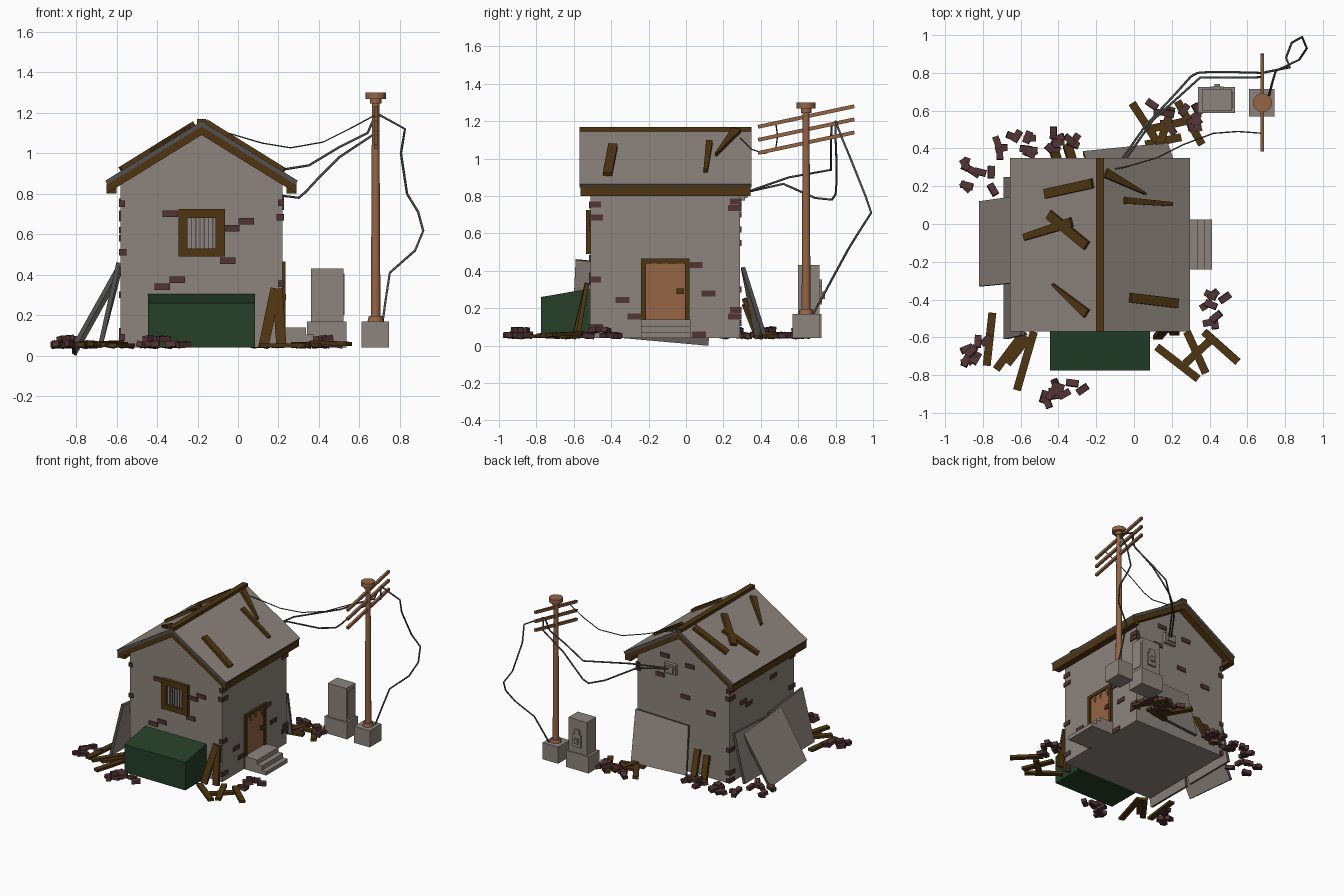
import bpy, bmesh, math, random
from mathutils import Vector, Matrix, Euler

if "Cube" in bpy.data.objects:
    bpy.data.objects.remove(bpy.data.objects["Cube"])

random.seed(4)


def material(name, rgb):
    m = bpy.data.materials.new(name)
    m.diffuse_color = (*rgb, 1)
    m.use_nodes = True
    m.node_tree.nodes["Principled BSDF"].inputs["Base Color"].default_value = m.diffuse_color
    return m


GREY = material("concrete grey", (0.27, 0.232, 0.205))
DARK = material("dark grey", (0.085, 0.083, 0.083))
BROWN = material("dark wood", (0.078, 0.036, 0.006))
COPPER = material("light wood", (0.30, 0.13, 0.06))
BRICK = material("brick maroon", (0.085, 0.034, 0.036))
GREEN = material("dark green", (0.018, 0.05, 0.022))


def finish(bm, name, *mats):
    bmesh.ops.recalc_face_normals(bm, faces=bm.faces)
    me = bpy.data.meshes.new(name)
    bm.to_mesh(me)
    bm.free()
    for m in mats:
        me.materials.append(m)
    ob = bpy.data.objects.new(name, me)
    bpy.context.collection.objects.link(ob)
    return ob


def cube(bm, fn):
    """Add a unit cube whose corners are moved by fn."""
    vs = bmesh.ops.create_cube(bm, size=1)["verts"]
    for v in vs:
        v.co = fn(v.co.copy())
    return list({f for v in vs for f in v.link_faces})


def boxes(name, mat, *spans):
    """Spans are (x0, x1, y0, y1, z0, z1)."""
    bm = bmesh.new()
    for s in spans:
        lo, hi = Vector(s[0::2]), Vector(s[1::2])
        cube(bm, lambda c: Vector([lo[i] + (c[i] + .5) * (hi[i] - lo[i]) for i in range(3)]))
    return finish(bm, name, mat)


def beams(name, mat, w, h, up, *ends):
    """Each beam is (start, end, optional end width factor)."""
    bm = bmesh.new()
    for a, b, *taper in ends:
        a, b = Vector(a), Vector(b)
        side = (b - a).cross(Vector(up)).normalized()
        n = side.cross(b - a).normalized()
        k = taper[0] if taper else 1
        cube(bm, lambda c: a.lerp(b, c.x + .5) + side * c.y * w * (k if c.x > 0 else 1) + n * c.z * h)
    return finish(bm, name, mat)


def sheet(name, p, t=.022):
    """Board through four corners, with dark edges."""
    p = [Vector(q) for q in p]
    n = (p[1] - p[0]).cross(p[3] - p[0]).normalized()
    bm = bmesh.new()
    faces = cube(bm, lambda c: p[0].lerp(p[1], c.x + .5).lerp(p[3].lerp(p[2], c.x + .5), c.y + .5) + n * t * c.z)
    for f in sorted(faces, key=lambda f: f.calc_area())[:4]:
        f.material_index = 1
    return finish(bm, name, GREY, DARK)


def prism(name, mat, profile, y0, y1):
    """Extrude an x-z profile along y."""
    bm = bmesh.new()
    f = bm.faces.new([bm.verts.new((x, y0, z)) for x, z in profile])
    r = bmesh.ops.extrude_face_region(bm, geom=[f])
    bmesh.ops.translate(bm, verts=[v for v in r["geom"] if isinstance(v, bmesh.types.BMVert)], vec=(0, y1 - y0, 0))
    return finish(bm, name, mat)


def wire(name, r, pts):
    cu = bpy.data.curves.new(name, "CURVE")
    cu.dimensions = "3D"
    cu.bevel_depth, cu.bevel_resolution = r, 1
    sp = cu.splines.new("POLY")
    sp.points.add(len(pts) - 1)
    for q, c in zip(sp.points, pts):
        q.co = (*c, 1)
    tmp = bpy.data.objects.new(name, cu)
    bpy.context.collection.objects.link(tmp)
    me = bpy.data.meshes.new_from_object(tmp.evaluated_get(bpy.context.evaluated_depsgraph_get()))
    bpy.data.objects.remove(tmp)
    me.materials.clear()
    me.materials.append(DARK)
    bpy.context.collection.objects.link(bpy.data.objects.new(name, me))


# House body with gables
C = -.18
prism("house_walls", GREY, [(-.58, .04), (.22, .04), (.22, .86), (C, 1.12), (-.58, .86)], -.51, .29)

# Roof slabs, gable boards, eave boards, ridge
for s, side in ((-1, "left"), (1, "right")):
    e = C + s * .47
    sheet("roof_slab_" + side, [(C, -.57, 1.146), (C, .35, 1.146), (e, .35, .855), (e, -.57, .855)])
    for y0, y1, end in ((-.565, -.505, "front"), (.285, .345, "back")):
        prism(f"gable_board_{end}_{side}", BROWN, [(C, 1.09), (e, .80), (e, .85), (C, 1.14)], y0, y1)
    boxes("eave_board_" + side, BROWN, (min(e, e - s * .05), max(e, e - s * .05), -.55, .34, .80, .85))
boxes("ridge_beam", BROWN, (C - .022, C + .022, -.57, .35, 1.13, 1.17))


# Broken planks lying on the roof
def on_roof(x, y):
    return (x, y, 1.17 - .62 * abs(x - C))


for s, group in ((-1, [((-.22, .215), (-.47, .16), 1), ((-.33, .01), (-.58, -.07), .7), ((-.45, .05), (-.25, -.115), 1),
                       ((-.25, -.475), (-.43, -.32), .25)]),
                 (1, [((-.15, .27), (.06, .16), .2), ((.2, .105), (-.05, .125), 1.6), ((-.02, -.39), (.23, -.42), 1)])):
    for i, (a, b, k) in enumerate(group):
        w = .022 if k > 1 else .05
        beams(f"roof_plank_{s}_{i}", BROWN, w, .025, (s * .53, 0, .85), (on_roof(*a), on_roof(*b), k))

# Barred window
boxes("window_frame", BROWN, (-.295, -.25, -.535, -.5, .49, .725), (-.11, -.065, -.535, -.5, .49, .725),
      (-.25, -.11, -.535, -.5, .68, .725), (-.25, -.11, -.535, -.5, .49, .53))
boxes("window_pane", GREY, (-.25, -.11, -.515, -.505, .53, .68))
boxes("window_bars", DARK, *[(-.233 + i * .021, -.227 + i * .021, -.522, -.514, .53, .68) for i in range(6)])

# Door, frame and steps
boxes("door_frame", BROWN, (.2, .235, -.24, -.215, .04, .465), (.2, .235, -.005, .02, .04, .465), (.2, .235, -.215, -.005, .44, .465))
boxes("door_panel", COPPER, (.2, .224, -.215, -.005, .1, .44))
beams("door_splinters", COPPER, .03, .008, (1, 0, 0), *[((.227, y, .44), (.227, y + .005, z), .1)
      for y, z in ((-.17, .39), (-.11, .40), (-.03, .385))])
boxes("door_handle", BROWN, (.22, .237, -.05, -.01, .275, .305))
boxes("door_steps", GREY, (.2, .335, -.24, .025, .04, .14), (.2, .375, -.24, .025, .04, .105), (.2, .413, -.24, .025, .04, .07))

# Green storage bin with sloping lid
bm = bmesh.new()
cube(bm, lambda c: Vector((-.18 + c.x * .53, -.645 + c.y * .26, .04 if c.z < 0 else (.26 if c.y < 0 else .305))))
finish(bm, "storage_bin", GREEN)

# Exposed bricks on the walls: (along, height), corner ones wrap
t, w, h = .008, .038, .016
boxes("front_bricks", BRICK, *[(x - w, x + w, -.51 - t, -.5, z - h, z + h) for x, z in
      ((-.335, .70), (.04, .665), (-.03, .63), (-.05, .47), (-.30, .375), (-.375, .34))])
boxes("right_bricks", BRICK, *[(.21, .22 + t, y - w, y + w, z - h, z + h) for y, z in
      ((-.34, .245), (-.275, .155), (.05, .43), (.12, .28), (.07, .06))])
boxes("back_bricks", BRICK, *[(x - w, x + w, .28, .29 + t, z - h, z + h) for x, z in
      ((-.24, .87), (-.02, .90), (.02, .74), (-.42, .55), (-.2, .62))])
boxes("left_bricks", BRICK, *[(-.58 - t, -.57, y - w, y + w, z - h, z + h) for y, z in ((.12, .62), (-.25, .68), (.05, .58))])
corners = []
for cx, cy, zs in ((.22, -.51, (.755, .685, .355, .10)), (.22, .29, (.77, .735, .19, .155)),
                   (-.58, -.51, (.75, .51, .09)), (-.58, .29, (.76, .70, .30, .12, .06))):
    sx, sy = math.copysign(1, cx + .18), math.copysign(1, cy + .1)
    for i, z in enumerate(zs):
        a, b = (.03, .065) if i % 2 else (.022, .055)
        xs, ys = sorted((cx + sx * t, cx - sx * a)), sorted((cy + sy * t, cy - sy * b))
        corners.append((*xs, *ys, z - h, z + h))
boxes("corner_bricks", BRICK, *corners)

# Boards leaning on the left and back walls
sheet("left_board_outer", [(-.81, .12, .005), (-.81, -.33, .045), (-.60, -.31, .42), (-.60, .15, .38)])
sheet("left_board_front", [(-.68, -.22, .05), (-.68, -.61, .05), (-.59, -.59, .46), (-.59, -.18, .42)])
sheet("left_board_rear", [(-.68, .25, .05), (-.68, -.18, .05), (-.59, -.2, .40), (-.59, .25, .42)])
sheet("back_board", [(-.27, .375, .055), (.18, .42, .055), (.22, .305, .42), (-.24, .305, .41)])

# Loose planks
beams("leaning_planks", BROWN, .05, .022, (0, 1, 0), ((.125, -.60, .04), (.185, -.53, .33)), ((.215, -.58, .04), (.195, -.53, .33)),
      ((-.35, .41, .04), (-.32, .31, .25)), ((-.42, .38, .04), (-.40, .31, .22)))
ground = [(.12, -.65, .34, -.82), (.28, -.57, .38, -.79), (.37, -.57, .55, -.73), (.27, -.74, .40, -.62),
          (-.75, -.47, -.78, -.75), (-.58, -.57, -.73, -.77), (-.53, -.57, -.62, -.88), (-.56, -.6, -.67, -.74),
          (-.01, .64, .12, .44), (.23, .65, .36, .42), (.07, .50, .30, .55), (.13, .40, .20, .62), (.06, .42, .25, .46)]
beams("ground_planks", BROWN, .042, .02, (0, 0, 1), *[((a, b, .05 + i % 3 * .008), (c, d, .05 + i % 3 * .004))
      for i, (a, b, c, d) in enumerate(ground)])

# Brick rubble heaps: centre x, y, half spread x, y, count
bm = bmesh.new()
for cx, cy, rx, ry, n in ((.43, -.45, .06, .09, 8), (-.37, -.89, .11, .06, 10), (-.83, -.66, .06, .07, 9), (-.82, .25, .08, .08, 8),
                          (-.63, .42, .10, .06, 10), (-.38, .43, .07, .07, 9), (.22, .57, .13, .07, 11)):
    for i in range(n):
        u, v = random.uniform(-1, 1), random.uniform(-1, 1)
        z = .055 + (.028 if abs(u) + abs(v) < .8 else 0)
        M = Matrix.Translation((cx + u * rx, cy + v * ry, z)) @ Euler(
            (random.uniform(-.2, .2), random.uniform(-.2, .2), random.uniform(0, 3.14))).to_matrix().to_4x4()
        cube(bm, lambda c: M @ Vector((c.x * .065, c.y * .035, c.z * .028)))
finish(bm, "brick_rubble", BRICK)

# Utility pole
boxes("pole_base", GREY, (.61, .745, .57, .715, .04, .17))
bm = bmesh.new()
for r1, r2, z0, z1 in ((.024, .018, .17, 1.27), (.04, .034, .17, .195), (.028, .028, 1.245, 1.27), (.05, .05, 1.268, 1.30)):
    bmesh.ops.create_cone(bm, cap_ends=True, segments=16, radius1=r1, radius2=r2, depth=z1 - z0,
                          matrix=Matrix.Translation((.68, .642, (z0 + z1) / 2)))
pole = finish(bm, "utility_pole", COPPER)
pole.data.shade_smooth()
pole.data.set_sharp_from_angle(angle=math.radians(35))
beams("pole_crossarms", COPPER, .018, .02, (0, 0, 1), *[((.68, .385, z), (.68, .90, z + .11)) for z in (1.03, 1.10, 1.17)])

# Electric cabinet with rear lock plate, and junction box on the house
boxes("cabinet", GREY, (.34, .535, .588, .725, .04, .17), (.36, .52, .60, .715, .17, .43), (.515, .525, .615, .70, .2, .405))
boxes("cabinet_lock", GREY, (.405, .475, .71, .728, .22, .32), (.42, .46, .71, .728, .32, .355), (.425, .455, .72, .742, .25, .29))
boxes("junction_box", GREY, (-.13, -.03, .28, .315, .775, .855), (-.115, -.045, .31, .33, .79, .84))

# Wires
wire("wire_low", .006, [(-.08, .32, .82), (.06, .52, .865), (.22, .69, .79), (.30, .78, .78), (.335, .80, .81),
                        (.40, .805, .88), (.50, .805, .98), (.68, .80, 1.10), (.68, .80, 1.18)])
wire("wire_middle", .006, [(-.06, .32, .82), (.10, .55, .90), (.35, .775, .94), (.50, .775, 1.03), (.64, .775, 1.10), (.68, .78, 1.19)])
wire("wire_high", .0035, [(-.17, .28, 1.12), (-.05, .30, 1.10), (.12, .35, 1.05), (.26, .42, 1.027), (.42, .48, 1.055),
                          (.55, .49, 1.12), (.68, .48, 1.19)])
wire("wire_hanging", .006, [(.68, .80, 1.2), (.825, .83, 1.12), (.805, .88, 1.0), (.835, .96, .8), (.89, .99, .71), (.915, .93, .617),
                            (.875, .87, .52), (.75, .81, .41), (.73, .74, .28), (.715, .68, .17)])
